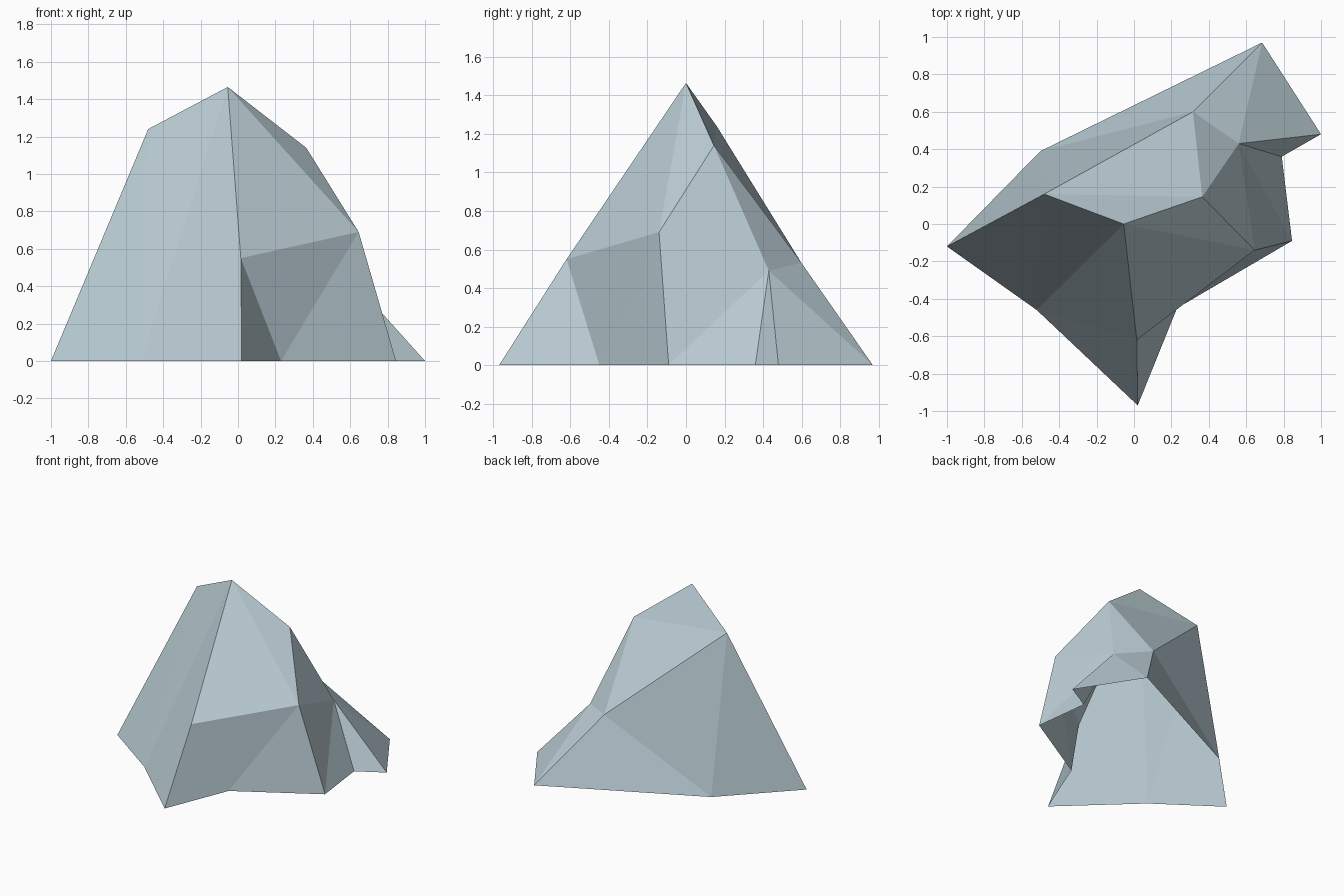
import bpy
import bmesh

if "Cube" in bpy.data.objects:
    bpy.data.objects.remove(bpy.data.objects["Cube"])

# One flat slate-blue colour
stone = bpy.data.materials.new("pale_blue_stone")
stone.diffuse_color = (0.50, 0.62, 0.67, 1.0)
stone.use_nodes = True
stone.node_tree.nodes["Principled BSDF"].inputs["Base Color"].default_value = stone.diffuse_color

# Corner points: ground outline (a-i), mid ledges (s-v), crown (p-r)
points = {
    "a": (-1.00, -0.12, 0), "b": (-0.52, -0.46, 0), "c": (0.02, -0.97, 0),
    "d": (0.23, -0.45, 0), "e": (0.845, -0.09, 0), "f": (0.79, 0.36, 0),
    "g": (1.00, 0.48, 0), "h": (0.685, 0.97, 0), "i": (-0.50, 0.39, 0),
    "s": (0.645, -0.14, 0.69), "t": (0.015, -0.62, 0.55),
    "u": (0.56, 0.43, 0.49), "v": (0.315, 0.60, 0.53),
    "p": (-0.055, 0.00, 1.465), "q": (-0.48, 0.16, 1.24), "r": (0.365, 0.145, 1.14),
}

# Facets, counter-clockwise seen from outside; the underside is open
lower_facets = "abq bct cdt dst des eus efu fgu ghu hvu hiv iqv iaq"
upper_facets = "bpq btp tsp psr sur uvr rvq prq"

bm = bmesh.new()
corner = {name: bm.verts.new(co) for name, co in points.items()}
for facet in (lower_facets + " " + upper_facets).split():
    bm.faces.new([corner[name] for name in facet])

# Rock shell
mesh = bpy.data.meshes.new("faceted_rock")
bm.to_mesh(mesh)
bm.free()
mesh.materials.append(stone)
rock = bpy.data.objects.new("faceted_rock", mesh)
bpy.context.collection.objects.link(rock)
